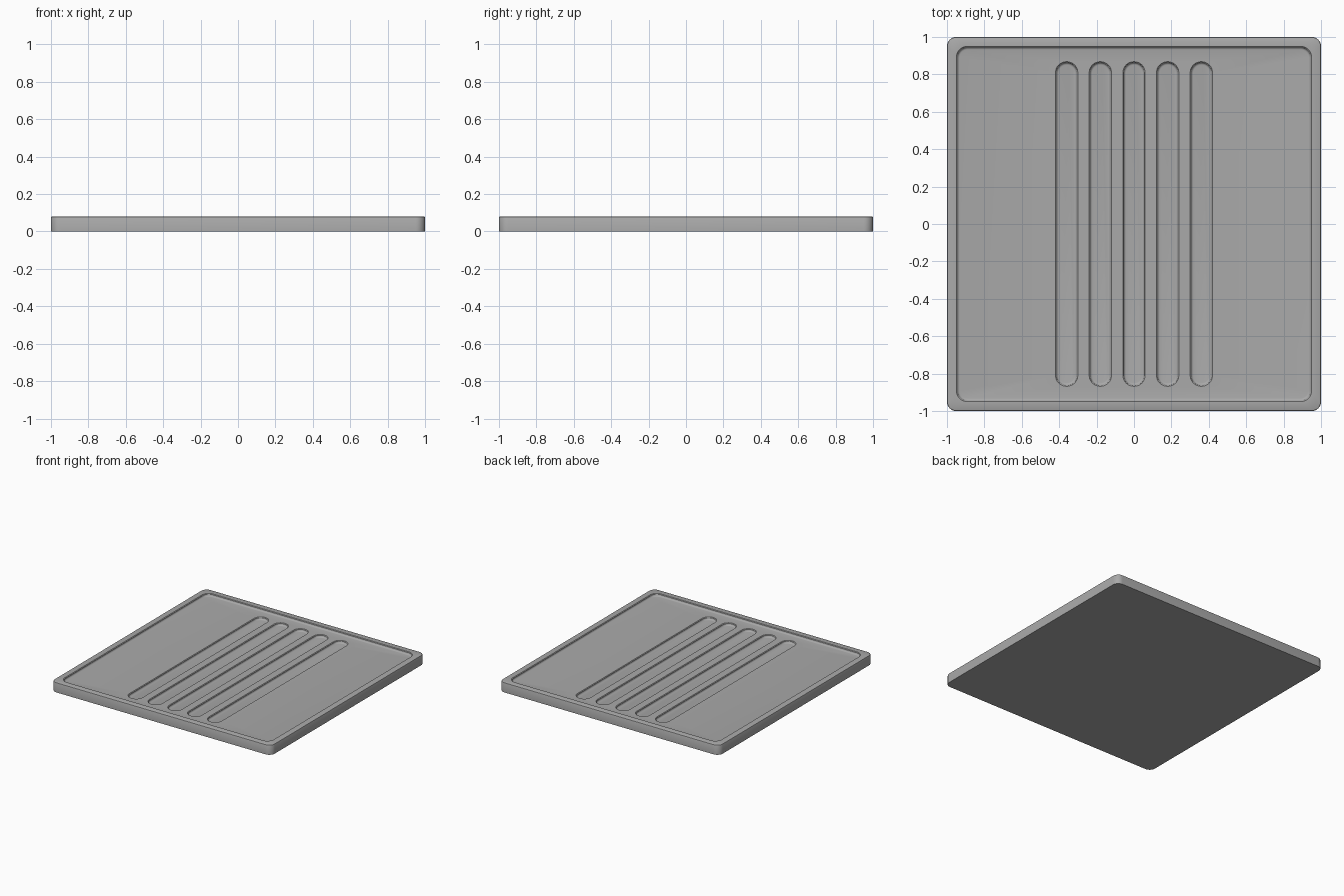
import bpy
import bmesh
from math import cos, sin, pi

cube = bpy.data.objects.get("Cube")
if cube:
    bpy.data.objects.remove(cube, do_unlink=True)

GREY = (0.4, 0.4, 0.4)
TOP, FLOOR, SLOT_FLOOR = 0.08, 0.06, 0.04

mat = bpy.data.materials.new("plain grey")
mat.use_nodes = True
mat.diffuse_color = (*GREY, 1)
mat.node_tree.nodes["Principled BSDF"].inputs["Base Color"].default_value = (*GREY, 1)

bm = bmesh.new()


def ring(cx, half_x, half_y, radius, z, steps=8):
    """Closed rounded rectangle of vertices."""
    verts = []
    for corner, (sx, sy) in enumerate(((1, 1), (-1, 1), (-1, -1), (1, -1))):
        for i in range(steps + 1):
            a = (corner + i / steps) * pi / 2
            verts.append(bm.verts.new((cx + sx * (half_x - radius) + radius * cos(a),
                                       sy * (half_y - radius) + radius * sin(a), z)))
    return verts


def loft(rings):
    for a, b in zip(rings, rings[1:]):
        for i in range(len(a)):
            j = (i + 1) % len(a)
            bm.faces.new((a[i], a[j], b[j], b[i]))


def pocket(z_top, z_floor, fillet):
    """Wall profile (inset, height): small lip, straight wall, rounded foot."""
    arc = [(0.005 + fillet * (1 - cos(t * pi / 8)), z_floor + fillet * (1 - sin(t * pi / 8)))
           for t in range(5)]
    return [(0, z_top), (0.0015, z_top - 0.0015), (0.005, z_top - 0.005)] + arc


# Outer body, rim and tray wall
body = [ring(0, 1, 1, 0.05, 0), ring(0, 1, 1, 0.05, TOP - 0.006),
        ring(0, 0.998, 0.998, 0.048, TOP - 0.002), ring(0, 0.994, 0.994, 0.044, TOP)]
tray = [ring(0, 0.95 - d, 0.95 - d, 0.06 - d, z) for d, z in pocket(TOP, FLOOR, 0.013)]
loft(body + tray)
bm.faces.new(body[0][::-1])
openings = [tray[-1]]

# Five long slots sunk into the tray floor
for n in range(-2, 3):
    slot = [ring(n * 0.18, 0.06 - d, 0.868 - d, 0.0595 - d, z)
            for d, z in pocket(FLOOR, SLOT_FLOOR, 0.013)]
    loft(slot)
    bm.faces.new(slot[-1])
    openings.append(slot[0])

# Tray floor around the slots
edges = [bm.edges.get((o[i - 1], o[i])) for o in openings for i in range(len(o))]
bmesh.ops.triangle_fill(bm, use_beauty=True, use_dissolve=False, edges=edges, normal=(0, 0, 1))
bmesh.ops.recalc_face_normals(bm, faces=bm.faces)

mesh = bpy.data.meshes.new("slotted_tray")
bm.to_mesh(mesh)
bm.free()
mesh.materials.append(mat)
tray_obj = bpy.data.objects.new("slotted_tray", mesh)
bpy.context.collection.objects.link(tray_obj)
bpy.context.view_layer.objects.active = tray_obj
tray_obj.select_set(True)
bpy.ops.object.shade_smooth_by_angle(angle=pi / 6)
